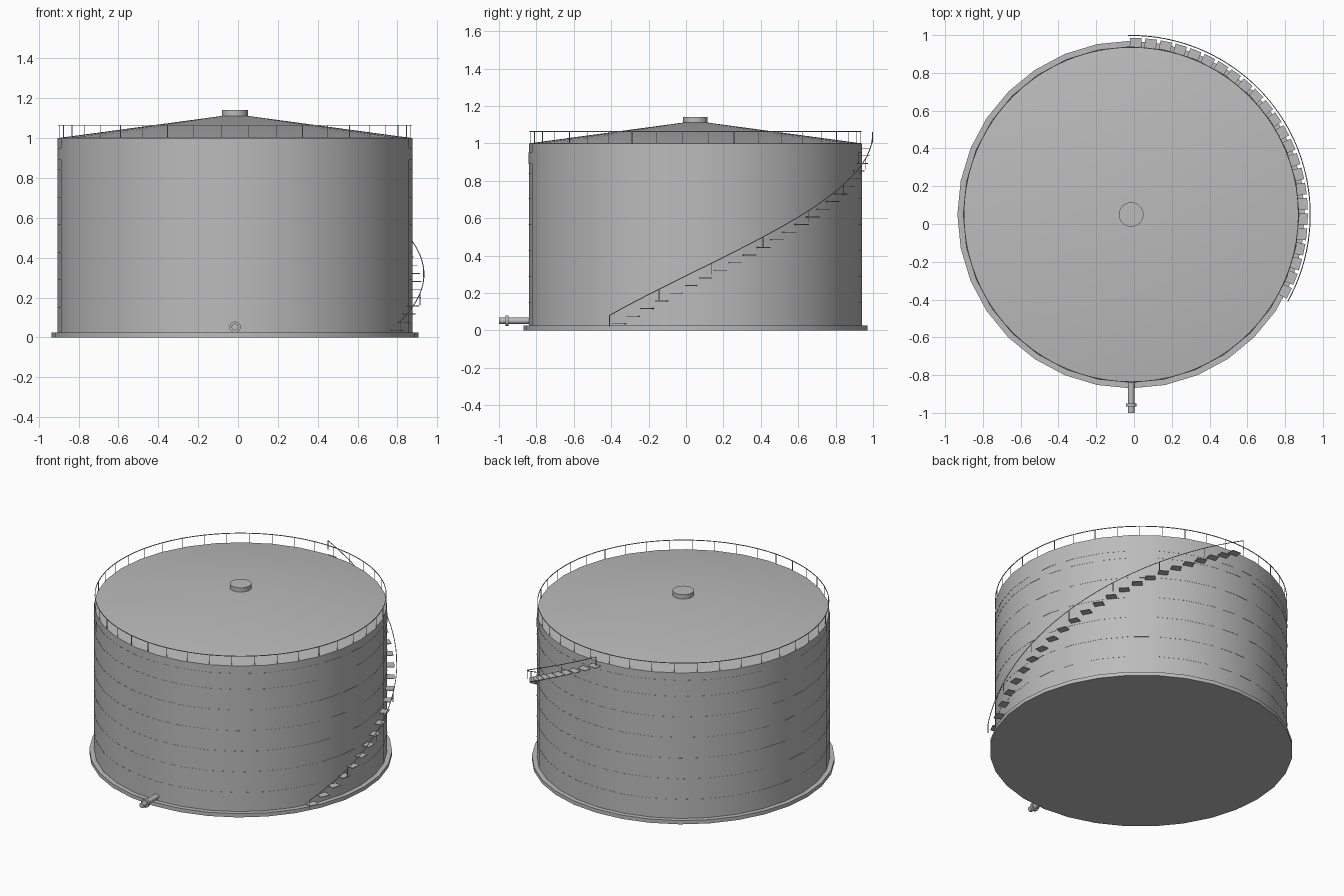
import bpy, bmesh
from math import sin, cos, pi, radians
from mathutils import Vector, Matrix

cube = bpy.data.objects.get("Cube")
if cube:
    bpy.data.objects.remove(cube)

CX, CY = -0.015, 0.05          # tank axis
SIDES = 32
SHELL_R, SHELL_TOP = 0.89, 1.0

steel = bpy.data.materials.new("grey_steel")
steel.use_nodes = True
GREY = (0.5, 0.5, 0.5, 1)
steel.diffuse_color = GREY
steel.node_tree.nodes["Principled BSDF"].inputs["Base Color"].default_value = GREY


def finish(name, bm):
    """Turn a bmesh into a smooth shaded steel object with sharp creases."""
    bmesh.ops.recalc_face_normals(bm, faces=bm.faces)
    mesh = bpy.data.meshes.new(name)
    bm.to_mesh(mesh)
    bm.free()
    mesh.materials.append(steel)
    obj = bpy.data.objects.new(name, mesh)
    bpy.context.collection.objects.link(obj)
    bpy.ops.object.select_all(action='DESELECT')
    obj.select_set(True)
    bpy.context.view_layer.objects.active = obj
    bpy.ops.object.shade_smooth_by_angle(angle=radians(30))
    return obj


def add_rod(bm, a, b, radius, sides=6):
    """Closed cylinder between two points."""
    a, b = Vector(a), Vector(b)
    turn = (b - a).to_track_quat('Z', 'Y').to_matrix().to_4x4()
    bmesh.ops.create_cone(bm, cap_ends=True, segments=sides, radius1=radius, radius2=radius,
                          depth=(b - a).length, matrix=Matrix.Translation((a + b) / 2) @ turn)


def rod(name, a, b, radius, sides=SIDES):
    bm = bmesh.new()
    add_rod(bm, a, b, radius, sides)
    return finish(name, bm)


def lathe(name, profile, sides=SIDES, closed=False):
    """Revolve (radius, height) points around the tank axis."""
    bm = bmesh.new()
    verts = [bm.verts.new((CX + r, CY, z)) for r, z in profile]
    pairs = list(zip(verts, verts[1:])) + ([(verts[-1], verts[0])] if closed else [])
    edges = [bm.edges.new(p) for p in pairs]
    bmesh.ops.spin(bm, geom=verts + edges, cent=(CX, CY, 0), axis=(0, 0, 1),
                   angle=2 * pi, steps=sides, use_merge=True)
    bmesh.ops.remove_doubles(bm, verts=bm.verts, dist=0.0002)
    return finish(name, bm)


def ring(name, inner, outer, low, high, sides=SIDES):
    return lathe(name, [(inner, low), (outer, low), (outer, high), (inner, high)], sides, True)


def polar(radius, degrees, z):
    a = radians(degrees)
    return Vector((CX + radius * cos(a), CY + radius * sin(a), z))


# Foundation, shell and shallow cone roof
lathe("foundation", [(0, 0), (0.92, 0), (0.92, 0.025), (0, 0.025)])
lathe("shell", [(SHELL_R, 0.025), (SHELL_R, SHELL_TOP)])
lathe("roof", [(SHELL_R, SHELL_TOP), (0, 1.12)])
lathe("roof_hatch", [(0.065, 1.1), (0.065, 1.14), (0, 1.14)])

# Plate seams and the stiffening band
for i in range(6):
    z = 0.15 + 0.138 * i
    ring("shell_seam", 0.88, SHELL_R + 0.001, z, z + 0.003)
ring("stiffener_band", 0.88, SHELL_R + 0.001, 0.89, 0.95)

# Roof guard rail
POSTS = 40
RAIL_R, RAIL_Z = 0.885, 1.065
ring("guard_rail", RAIL_R - 0.002, RAIL_R + 0.002, RAIL_Z - 0.003, RAIL_Z + 0.001, 80)
bm = bmesh.new()
for i in range(POSTS):
    a = (i + 0.5) * 360 / POSTS
    add_rod(bm, polar(RAIL_R, a, SHELL_TOP), polar(RAIL_R, a, RAIL_Z), 0.002)
finish("guard_rail_posts", bm)

# Spiral stair treads
START, SWEEP = -29, 120
TREADS = 24
bm = bmesh.new()
for i in range(TREADS):
    t = (i + 0.5) / TREADS
    a = START + SWEEP * t
    place = Matrix.Translation(polar(0.911, a, 0.015 + 0.98 * t)) @ Matrix.Rotation(radians(a), 4, 'Z')
    bmesh.ops.create_cube(bm, size=1, matrix=place @ Matrix.Diagonal((0.048, 0.062, 0.004, 1)))
finish("stair_treads", bm)

# Spiral handrail and its posts
HAND_R = 0.948


def hand_point(t, drop=0.0):
    return polar(HAND_R, START + SWEEP * t, 0.08 + 0.98 * t - drop)


curve = bpy.data.curves.new("handrail_path", 'CURVE')
curve.dimensions = '3D'
curve.bevel_depth = 0.0025
curve.bevel_resolution = 1
curve.use_fill_caps = True
path = curve.splines.new('POLY')
path.points.add(60)
for i, p in enumerate(path.points):
    p.co = (*hand_point(i / 60), 1)
curve.materials.append(steel)
bpy.context.collection.objects.link(bpy.data.objects.new("stair_handrail", curve))

bm = bmesh.new()
for i in range(8):
    add_rod(bm, hand_point(i / 7, 0.06), hand_point(i / 7), 0.002)
finish("stair_handrail_posts", bm)

# Outlet pipe with flange
PIPE_Z = 0.052
rod("outlet_pipe", (CX, -1.0, PIPE_Z), (CX, -0.82, PIPE_Z), 0.017, 24)
rod("outlet_flange", (CX, -0.965, PIPE_Z), (CX, -0.95, PIPE_Z), 0.028, 24)
